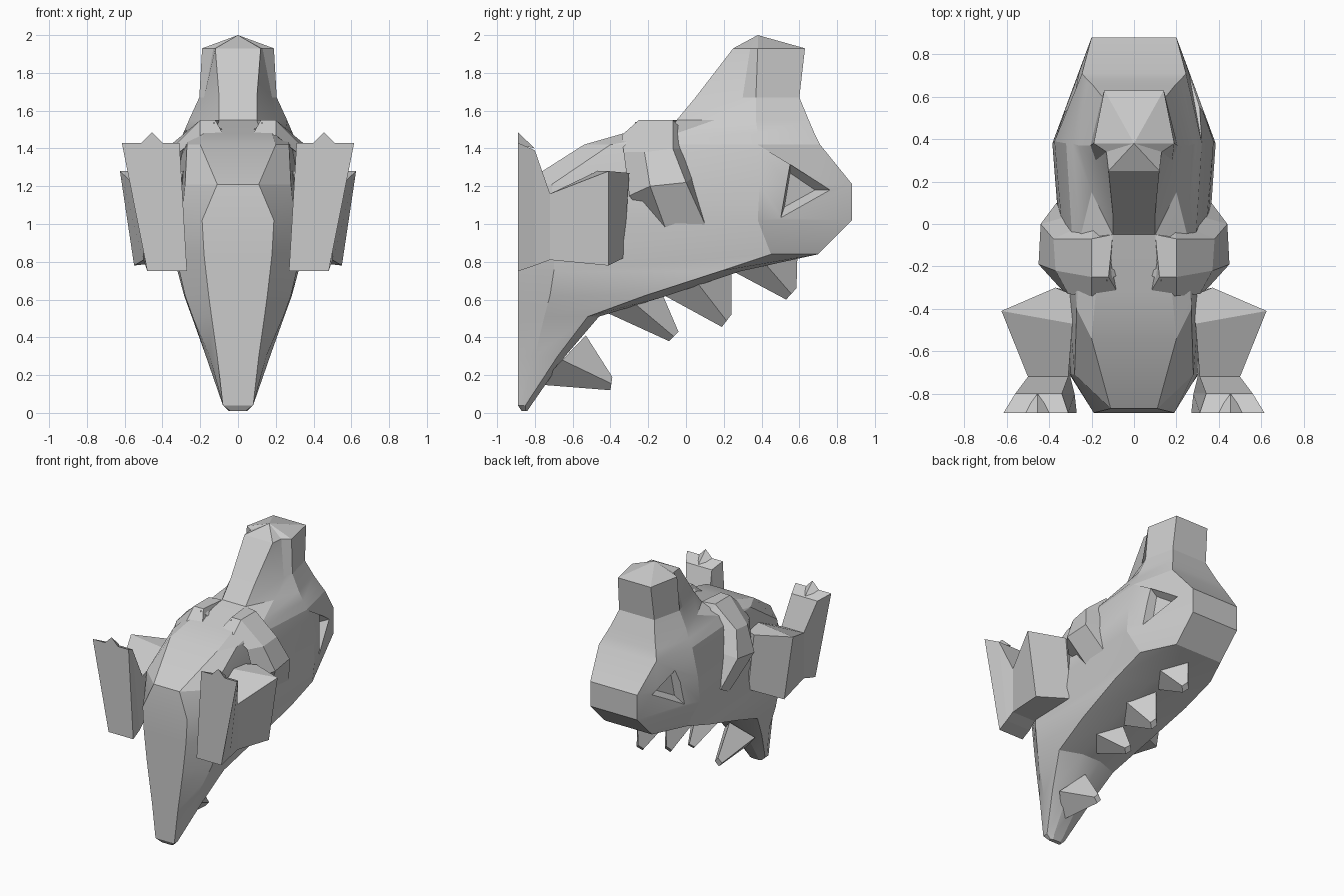
import bpy, bmesh, math
from mathutils import Vector

cube = bpy.data.objects.get("Cube")
if cube:
    bpy.data.objects.remove(cube, do_unlink=True)

grey = bpy.data.materials.new("plain grey")
grey.use_nodes = True
grey.diffuse_color = (0.6, 0.6, 0.6, 1)
grey.node_tree.nodes["Principled BSDF"].inputs["Base Color"].default_value = grey.diffuse_color


def loft(name, rings, apex=None):
    """Skin a list of equal-length point rings and close both ends."""
    bm = bmesh.new()
    loops = [[bm.verts.new(p) for p in ring] for ring in rings]
    count = len(loops[0])
    for low, high in zip(loops, loops[1:]):
        for i in range(count):
            j = (i + 1) % count
            bm.faces.new((low[i], low[j], high[j], high[i]))
    bm.faces.new(loops[0])
    if apex:
        tip = bm.verts.new(apex)
        for i in range(count):
            bm.faces.new((loops[-1][i], loops[-1][(i + 1) % count], tip))
    else:
        bm.faces.new(loops[-1])
    bmesh.ops.remove_doubles(bm, verts=bm.verts, dist=0.001)
    bmesh.ops.recalc_face_normals(bm, faces=bm.faces)
    mesh = bpy.data.meshes.new(name)
    bm.to_mesh(mesh)
    bm.free()
    mesh.materials.append(grey)
    obj = bpy.data.objects.new(name, mesh)
    bpy.context.collection.objects.link(obj)
    return obj


def pair(name, rings, apex=None):
    """Build a part on both sides."""
    objs = []
    for side, s in (("left", 1), ("right", -1)):
        flip = [[(s * x, y, z) for x, y, z in ring] for ring in rings]
        tip = (s * apex[0], apex[1], apex[2]) if apex else None
        objs.append(loft(side + "_" + name, flip, tip))
    return objs


def smooth(obj, angle):
    bpy.ops.object.select_all(action="DESELECT")
    obj.select_set(True)
    bpy.context.view_layer.objects.active = obj
    bpy.ops.object.shade_smooth_by_angle(angle=math.radians(angle))


# Body and head: level slices, each with (y, half width) from belly to back
slices = [
    (.01, (-.87, .04), (-.86, .05), (-.85, .05), (-.84, .03)),
    (.04, (-.89, .08), (-.87, .08), (-.85, .08), (-.82, .04)),
    (.3, (-.89, .11), (-.8, .15), (-.68, .17), (-.64, .06)),
    (.51, (-.89, .14), (-.75, .24), (-.52, .245), (-.46, .08)),
    (.62, (-.89, .155), (-.72, .28), (-.22, .285), (-.1, .1)),
    (.75, (-.89, .17), (-.7, .31), (.18, .32), (.29, .1)),
    (.84, (-.89, .18), (-.7, .31), (.45, .32), (.7, .2)),
    (1.02, (-.89, .19), (-.71, .3), (.38, .385), (.88, .2)),
    (1.21, (-.87, .11), (-.71, .28), (.39, .375), (.88, .2)),
    (1.42, (-.54, .2), (-.4, .27), (.38, .32), (.71, .245)),
    (1.48, (-.33, .18), (-.05, .25), (.38, .29), (.68, .22)),
    (1.55, (-.05, .1), (.15, .2), (.37, .26), (.65, .19)),
    (1.67, (.05, .1), (.3, .18), (.37, .205), (.6, .15)),
    (1.93, (.25, .12), (.34, .13), (.38, .19), (.63, .14)),
]
rings = [[(w, y, s[0]) for y, w in s[1:]] + [(-w, y, s[0]) for y, w in reversed(s[1:])]
         for s in slices]
body = loft("body", rings, apex=(0, .38, 2))

# Sunken triangular eyes, cut with tapered prisms
triangle = [Vector((.55, 1.33)), Vector((.77, 1.18)), Vector((.5, 1.03))]
middle = sum(triangle, Vector((0, 0))) / 3


def eye_ring(depth, scale):
    ring = []
    for p in triangle:
        q = middle + (p - middle) * scale
        ring.append((.385 - .36 * (q.x - .38) - depth, q.x - depth * .36, q.y))
    return ring


for cutter in pair("eye_cutter", [eye_ring(.06, .6), eye_ring(-.08, 1.5)]):
    bpy.context.view_layer.objects.active = body
    cut = body.modifiers.new("eye", "BOOLEAN")
    cut.operation, cut.solver, cut.object = "DIFFERENCE", "EXACT", cutter
    cutter.hide_render = True
    bpy.ops.object.modifier_apply(modifier=cut.name)
    bpy.data.objects.remove(cutter, do_unlink=True)
smooth(body, 20)

# Legs: sole, foot, ankle, thigh and the slanted thigh top
pair("leg", [
    [(.27, -.89, .75), (.48, -.89, .75), (.615, -.89, 1.43), (.31, -.89, 1.43)],
    [(.28, -.8, .78), (.49, -.8, .78), (.56, -.8, 1.39), (.34, -.8, 1.39)],
    [(.3, -.72, .81), (.5, -.72, .81), (.5, -.72, 1.16), (.31, -.72, 1.16)],
    [(.28, -.36, .82), (.55, -.41, .78), (.625, -.41, 1.28), (.29, -.47, 1.28)],
    [(.25, -.33, .82), (.3, -.33, .82), (.37, -.3, 1.27), (.25, -.35, 1.27)],
])

# Pointed middle toe
pair("toe", [[(.39, -.89, 1.42), (.52, -.89, 1.42), (.455, -.8, 1.4)]], (.455, -.89, 1.485))

# Arms wrapped over the chest: shoulder, elbow, forearm, wrist and hand
pair("arm", [
    [(.31, -.08, .9), (.365, .1, 1), (.25, .1, 1.1), (.27, -.25, 1.08)],
    [(.45, -.19, 1.2), (.44, 0, 1.22), (.3, .04, 1.25), (.35, -.3, 1.15)],
    [(.37, -.22, 1.38), (.38, -.07, 1.4), (.27, -.02, 1.4), (.31, -.33, 1.38)],
    [(.2, -.25, 1.55), (.2, -.07, 1.55), (.19, -.02, 1.5), (.2, -.34, 1.47)],
    [(.12, -.25, 1.55), (.1, -.05, 1.55), (.09, -.03, 1.46), (.07, -.335, 1.46)],
])

# Fingers
for n, y in enumerate((-.15, -.23)):
    pair("finger_%d" % (n + 1), [[(.13, y - .04, 1.54), (.13, y + .03, 1.54),
                                 (.12, y + .03, 1.45), (.12, y - .04, 1.45)]],
         (.06, y, 1.48))

# Back spikes: base ends sunk into the back and blunt tip ends as (y, z)
spikes = [
    ((-.78, .15), (-.53, .41), (-.4, .12), (-.39, .19)),
    ((-.44, .54), (-.13, .64), (-.09, .38), (-.04, .43)),
    ((-.13, .63), (.24, .76), (.19, .455), (.24, .52)),
    ((.23, .76), (.59, .84), (.53, .6), (.585, .66)),
]


def diamond(a, b, half):
    y, z = (a[0] + b[0]) / 2, (a[1] + b[1]) / 2
    return [(0, *a), (half, y, z), (0, *b), (-half, y, z)]


for n, (a, b, c, d) in enumerate(spikes):
    loft("back_spike_%d" % (n + 1), [diamond(a, b, .13), diamond(c, d, .03)])
